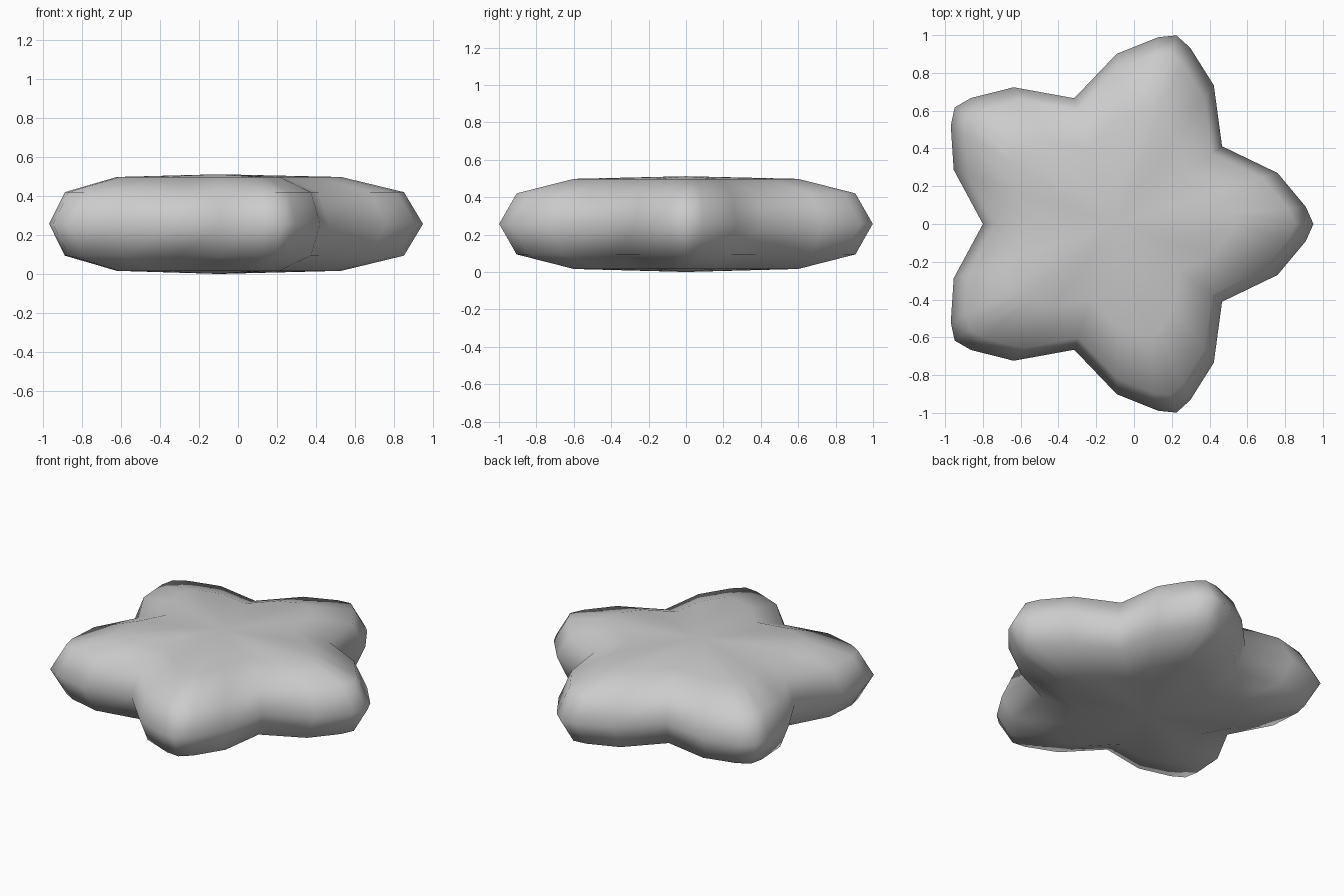
import bpy, bmesh
from math import radians, cos, sin

if "Cube" in bpy.data.objects:
    bpy.data.objects.remove(bpy.data.objects["Cube"])

CX, MID = -0.10, 0.257          # star centre and mid height

# One arm of the star outline, from one valley towards the next (radial, sideways)
valley = (0.70 * cos(radians(36)), -0.70 * sin(radians(36)))
arm = [valley, (0.86, -0.27), (1.01, -0.09), (1.05, 0), (1.01, 0.09), (0.86, 0.27)]

outline = []
for i in range(5):
    a = radians(72 * i)
    outline += [(x * cos(a) - y * sin(a), x * sin(a) + y * cos(a)) for x, y in arm]

# Puffy side profile: (outline scale, height from the middle), bottom to top
levels = [(0.60, -0.241), (0.907, -0.163), (1.0, 0.0), (0.907, 0.163), (0.60, 0.241)]

bm = bmesh.new()
rings = [[bm.verts.new((CX + x * s, y * s, MID + h)) for x, y in outline] for s, h in levels]
n = len(outline)

# Rounded sides
for low, high in zip(rings, rings[1:]):
    for i in range(n):
        j = (i + 1) % n
        bm.faces.new((low[i], low[j], high[j], high[i]))

# Slightly domed top and bottom
for ring, h in ((rings[0], -0.257), (rings[-1], 0.255)):
    centre = bm.verts.new((CX, 0, MID + h))
    for i in range(n):
        bm.faces.new((ring[i], ring[(i + 1) % n], centre))

bmesh.ops.recalc_face_normals(bm, faces=bm.faces)
for f in bm.faces:
    f.smooth = True

mesh = bpy.data.meshes.new("puffy_star")
bm.to_mesh(mesh)
bm.free()
bpy.context.collection.objects.link(bpy.data.objects.new("puffy_star", mesh))
